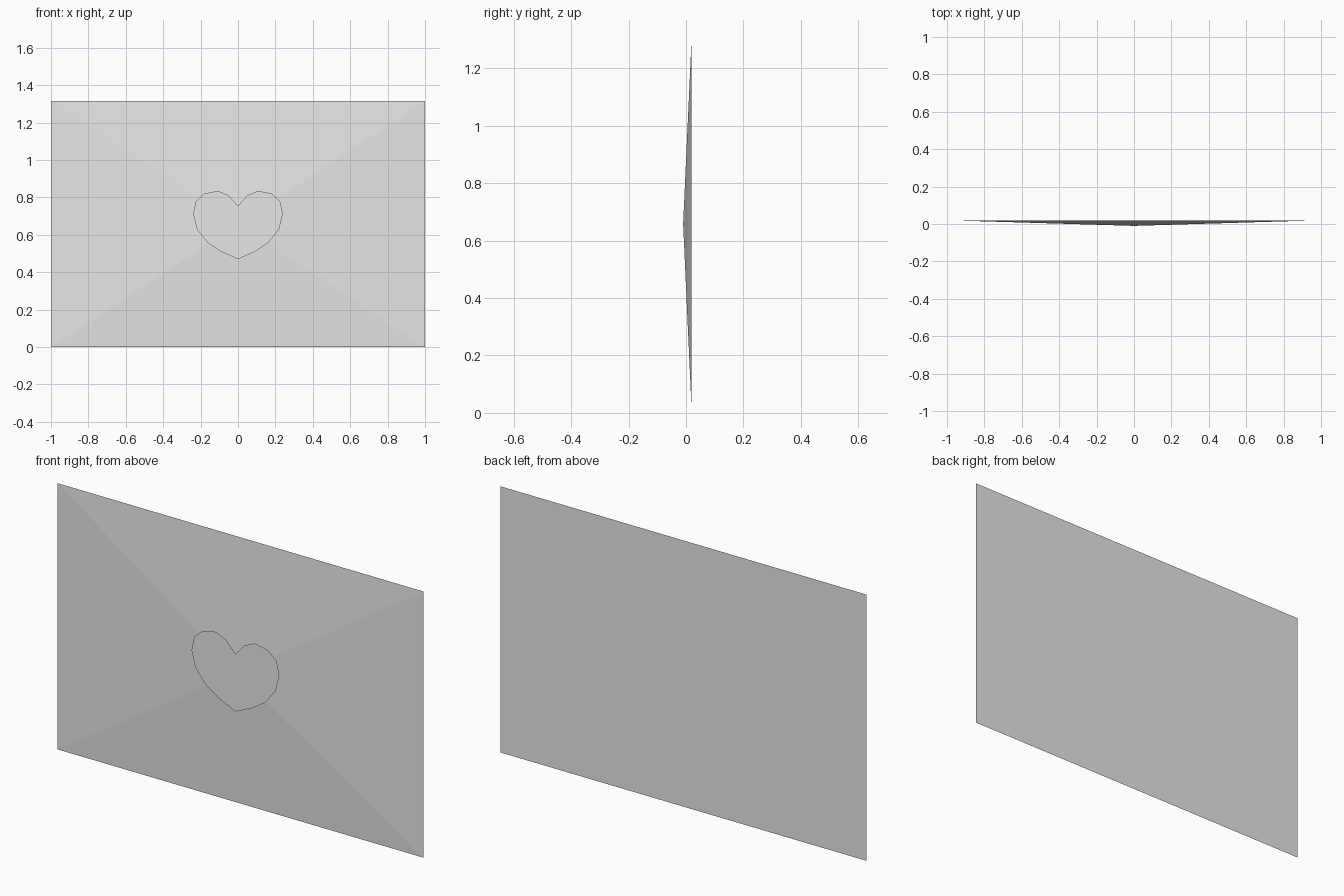
import bpy
import bmesh

cube = bpy.data.objects.get("Cube")
if cube:
    bpy.data.objects.remove(cube, do_unlink=True)

HEIGHT = 1.315
BACK_Y, PEAK_Y, HEART_Y = 0.02, -0.01, -0.02

paper = bpy.data.materials.new("light_grey_paper")
paper.use_nodes = True
paper.diffuse_color = (0.8, 0.8, 0.8, 1)
paper.node_tree.nodes["Principled BSDF"].inputs["Base Color"].default_value = (0.8, 0.8, 0.8, 1)


def add_object(name, bm):
    mesh = bpy.data.meshes.new(name)
    bm.to_mesh(mesh)
    bm.free()
    mesh.materials.append(paper)
    obj = bpy.data.objects.new(name, mesh)
    bpy.context.collection.objects.link(obj)
    return obj


# Envelope: flat back panel with four front flaps rising to a shallow peak
bm = bmesh.new()
corners = [bm.verts.new((x, BACK_Y, z))
           for x, z in ((-1, 0), (1, 0), (1, HEIGHT), (-1, HEIGHT))]
peak = bm.verts.new((0, PEAK_Y, HEIGHT / 2))
bm.faces.new(reversed(corners))
for i, corner in enumerate(corners):
    bm.faces.new((corner, corners[(i + 1) % 4], peak))
add_object("envelope", bm)

# Heart seal: flat plate from a mirrored half outline, notch to tip
half = [(0, 0.755), (0.05, 0.81), (0.107, 0.835), (0.18, 0.82), (0.225, 0.78),
        (0.24, 0.71), (0.22, 0.63), (0.165, 0.56), (0.09, 0.51), (0, 0.47)]
outline = half + [(-x, z) for x, z in half[-2:0:-1]]
bm = bmesh.new()
bm.faces.new([bm.verts.new((x, HEART_Y, z)) for x, z in reversed(outline)])
add_object("heart_seal", bm)
